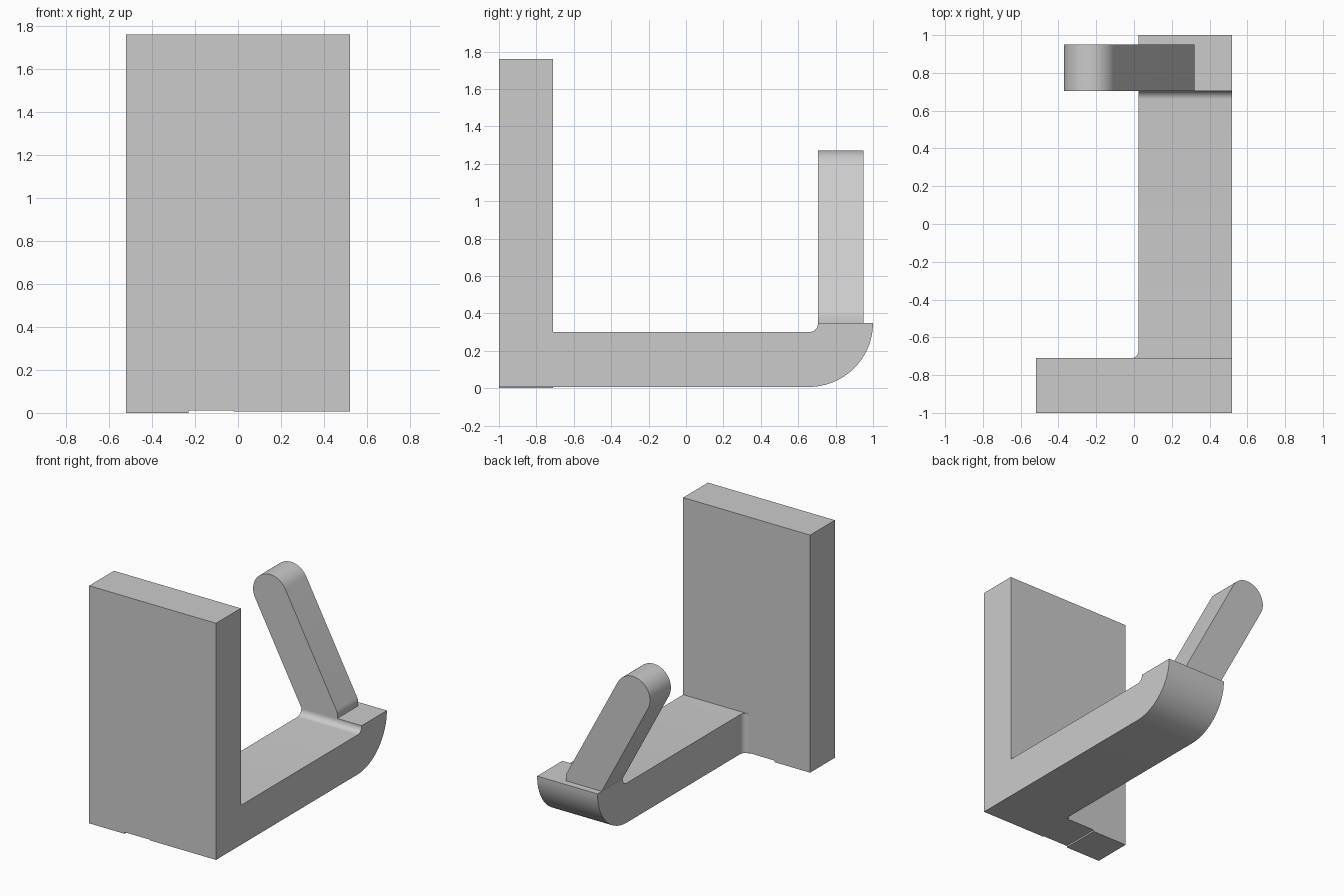
import bpy
import bmesh
from math import cos, sin, radians
from mathutils import Vector

if "Cube" in bpy.data.objects:
    bpy.data.objects.remove(bpy.data.objects["Cube"], do_unlink=True)

grey = bpy.data.materials.new("plain_grey")
grey.use_nodes = True
colour = (0.6, 0.6, 0.6, 1)
grey.diffuse_color = colour
grey.node_tree.nodes["Principled BSDF"].inputs["Base Color"].default_value = colour


def arc(cx, cy, r, start, end, steps):
    """Points on an arc, angles in degrees."""
    angles = [radians(start + (end - start) * i / steps) for i in range(steps + 1)]
    return [(cx + r * cos(a), cy + r * sin(a)) for a in angles]


def prism(name, profile, axis, low, high):
    """Extrude a 2D profile along an axis; the profile uses the other two axes in order."""
    def place(p, d):
        co = list(p)
        co.insert(axis, d)
        return Vector(co)

    bm = bmesh.new()
    face = bm.faces.new([bm.verts.new(place(p, low)) for p in profile])
    result = bmesh.ops.extrude_face_region(bm, geom=[face])
    verts = [g for g in result["geom"] if isinstance(g, bmesh.types.BMVert)]
    offset = Vector((0, 0, 0))
    offset[axis] = high - low
    bmesh.ops.translate(bm, verts=verts, vec=offset)
    bmesh.ops.recalc_face_normals(bm, faces=bm.faces)
    mesh = bpy.data.meshes.new(name)
    bm.to_mesh(mesh)
    bm.free()
    mesh.materials.append(grey)
    obj = bpy.data.objects.new(name, mesh)
    bpy.context.collection.objects.link(obj)
    bpy.ops.object.select_all(action="DESELECT")
    obj.select_set(True)
    bpy.context.view_layer.objects.active = obj
    bpy.ops.object.shade_smooth_by_angle(angle=radians(25))
    return obj


side, plate_back, base = 0.52, -0.71, 0.007
arm_side = 0.025

# Upright plate with a shallow step in its lower edge
prism("mounting_plate",
      [(-side, 0), (-0.23, 0), (-0.23, 0.012), (-0.02, 0.012), (-0.02, base),
       (side, base), (side, 1.76), (-side, 1.76)],
      1, -1, plate_back)

# Horizontal arm with a raised, rounded end
arm = [(plate_back, base)]
arm += arc(0.657, 0.35, 0.343, -90, 0, 24)
arm += [(0.705, 0.35)]
arm += arc(0.66, 0.345, 0.045, 0, -90, 8)
arm += [(plate_back, 0.3)]
prism("arm", arm, 0, arm_side, side)

# Rounded inside corner between the plate and the arm
corner = [(arm_side, plate_back)]
corner += arc(arm_side - 0.04, plate_back + 0.04, 0.04, 0, -90, 8)
prism("corner_fillet", corner, 2, base, 0.3)

# Leaning finger with a round tip and a short upright foot
lean = 28
finger = [(0.026, 0.35), (0.32, 0.35), (0.32, 0.385), (0.317, 0.398), (0.31, 0.413)]
finger += arc(-0.23, 1.13, 0.14, lean, lean + 180, 28)
prism("finger", finger, 1, 0.705, 0.95)
